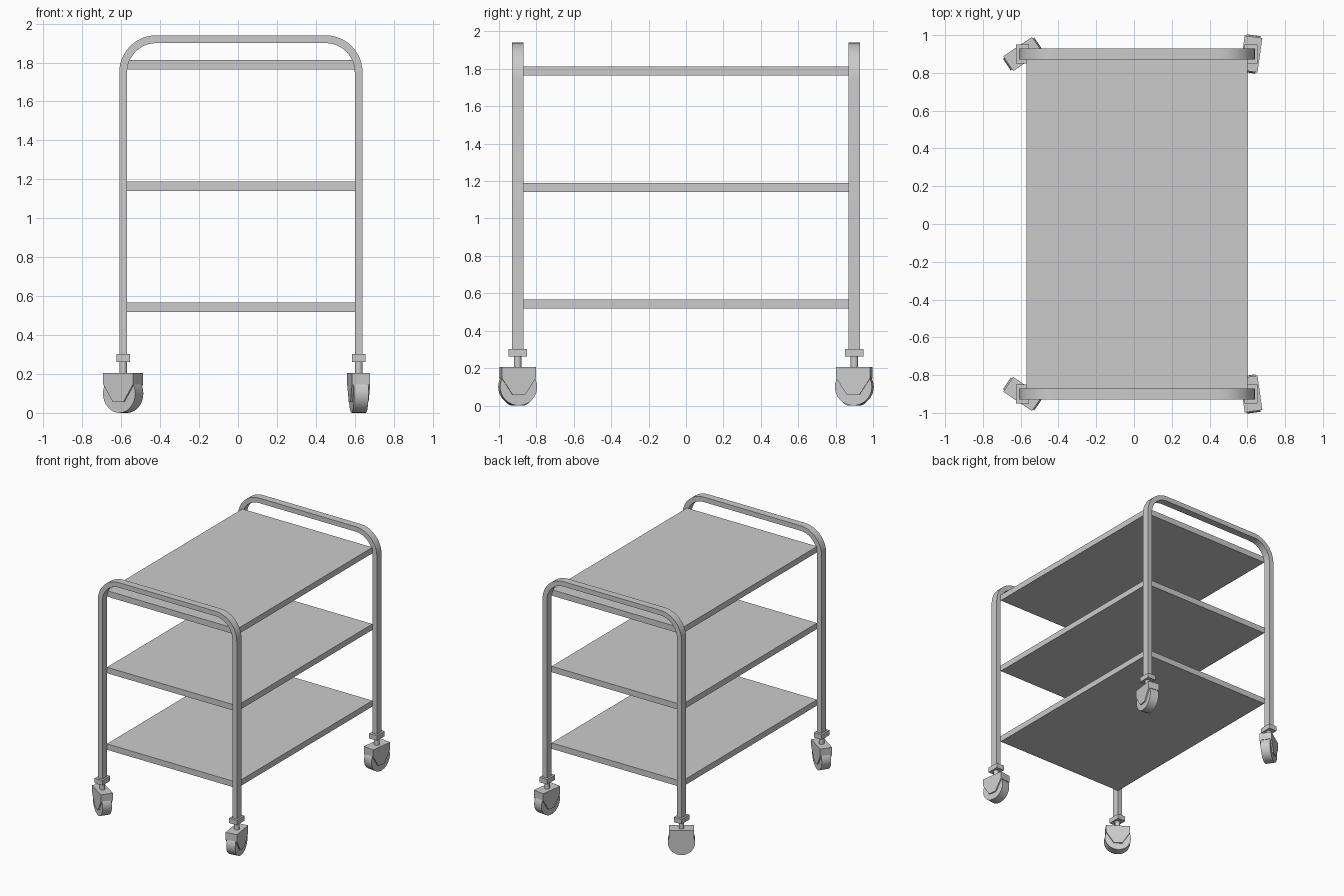
import bpy, bmesh, math
from mathutils import Matrix, Vector

cube = bpy.data.objects.get("Cube")
if cube:
    bpy.data.objects.remove(cube, do_unlink=True)

metal = bpy.data.materials.new("grey metal")
metal.use_nodes = True
grey = (0.6, 0.6, 0.6, 1)
metal.diffuse_color = grey
metal.node_tree.nodes["Principled BSDF"].inputs["Base Color"].default_value = grey

CX = 0.015       # middle of the frame
HALF_W = 0.605   # post offset from the middle
END_Y = 0.9      # frame offset along the length


def finish(bm, name, matrix=Matrix(), smooth=False):
    bmesh.ops.recalc_face_normals(bm, faces=bm.faces)
    mesh = bpy.data.meshes.new(name)
    bm.to_mesh(mesh)
    bm.free()
    mesh.materials.append(metal)
    obj = bpy.data.objects.new(name, mesh)
    bpy.context.collection.objects.link(obj)
    obj.matrix_world = matrix
    if smooth:
        bpy.ops.object.select_all(action='DESELECT')
        obj.select_set(True)
        bpy.context.view_layer.objects.active = obj
        bpy.ops.object.shade_smooth_by_angle(angle=math.radians(30))
    return obj


def box(name, size, center, matrix=Matrix()):
    bm = bmesh.new()
    bmesh.ops.create_cube(bm, size=1, matrix=Matrix.Translation(center) @ Matrix.Diagonal((*size, 1)))
    return finish(bm, name, matrix)


def cylinder(name, radius, depth, center, matrix=Matrix(), along_y=False, segments=32):
    bm = bmesh.new()
    turn = Matrix.Rotation(math.pi / 2, 4, 'X') if along_y else Matrix()
    bmesh.ops.create_cone(bm, cap_ends=True, segments=segments, radius1=radius, radius2=radius,
                          depth=depth, matrix=Matrix.Translation(center) @ turn)
    return finish(bm, name, matrix, True)


def arch_outline(half, top, radius, bottom, steps=12):
    """Upside-down U in the XZ plane, from left foot to right foot."""
    pts = [(-half, bottom)]
    for side, start in ((-1, math.pi), (1, math.pi / 2)):
        for i in range(steps + 1):
            a = start - i / steps * math.pi / 2
            pts.append((side * (half - radius) + radius * math.cos(a), top - radius + radius * math.sin(a)))
    return pts + [(half, bottom)]


def end_frame(name, y):
    """Flat bar bent into an arch, with a rectangular section."""
    outer = arch_outline(HALF_W + 0.02, 1.94, 0.19, 0.3)
    inner = arch_outline(HALF_W - 0.02, 1.9, 0.15, 0.3)
    bm = bmesh.new()
    rings = []
    for (ox, oz), (ix, iz) in zip(outer, inner):
        rings.append([bm.verts.new((CX + px, y + dy, pz)) for px, pz, dy in
                      ((ox, oz, -0.03), (ox, oz, 0.03), (ix, iz, 0.03), (ix, iz, -0.03))])
    for a, b in zip(rings, rings[1:]):
        for k in range(4):
            n = (k + 1) % 4
            bm.faces.new((a[k], a[n], b[n], b[k]))
    bm.faces.new(rings[0])
    bm.faces.new(rings[-1])
    return finish(bm, name, smooth=True)


def fork_plate(name, y, matrix):
    """Tapered side plate of a caster."""
    half = [(0.092, 0.205), (0.092, 0.147), (0.032, 0.055)]
    profile = half + [(-x, z) for x, z in reversed(half)]
    bm = bmesh.new()
    face = bm.faces.new([bm.verts.new((x, y - 0.005, z)) for x, z in profile])
    new = bmesh.ops.extrude_face_region(bm, geom=[face])["geom"]
    bmesh.ops.translate(bm, vec=(0, 0.01, 0), verts=[v for v in new if isinstance(v, bmesh.types.BMVert)])
    return finish(bm, name, matrix)


def caster(label, x, y, degrees):
    place = Matrix.Translation((x, y, 0))
    turned = place @ Matrix.Rotation(math.radians(degrees), 4, 'Z')
    box(label + "_collar", (0.07, 0.1, 0.04), (0, 0, 0.282), place)
    cylinder(label + "_stem", 0.02, 0.07, (0, 0, 0.235), place, segments=20)
    box(label + "_fork_top", (0.184, 0.094, 0.058), (0, 0, 0.176), turned)
    for side, word in ((-1, "near"), (1, "far")):
        fork_plate(f"{label}_fork_plate_{word}", side * 0.042, turned)
    cylinder(label + "_wheel", 0.1, 0.074, (0, 0, 0.1), turned, along_y=True)


# End frames and casters
for sy, end in ((-1, "front"), (1, "back")):
    end_frame(end + "_frame", sy * END_Y)
    for sx, side, angle in ((-1, "right", 34), (1, "left", 82)):
        caster(f"{end}_{side}_caster", CX + sx * HALF_W, sy * END_Y, sy * angle)

# Shelves
for name, z in (("bottom_shelf", 0.542), ("middle_shelf", 1.165), ("top_shelf", 1.788)):
    box(name, (2 * HALF_W - 0.04, 2 * END_Y - 0.06, 0.048), (CX, 0, z))
